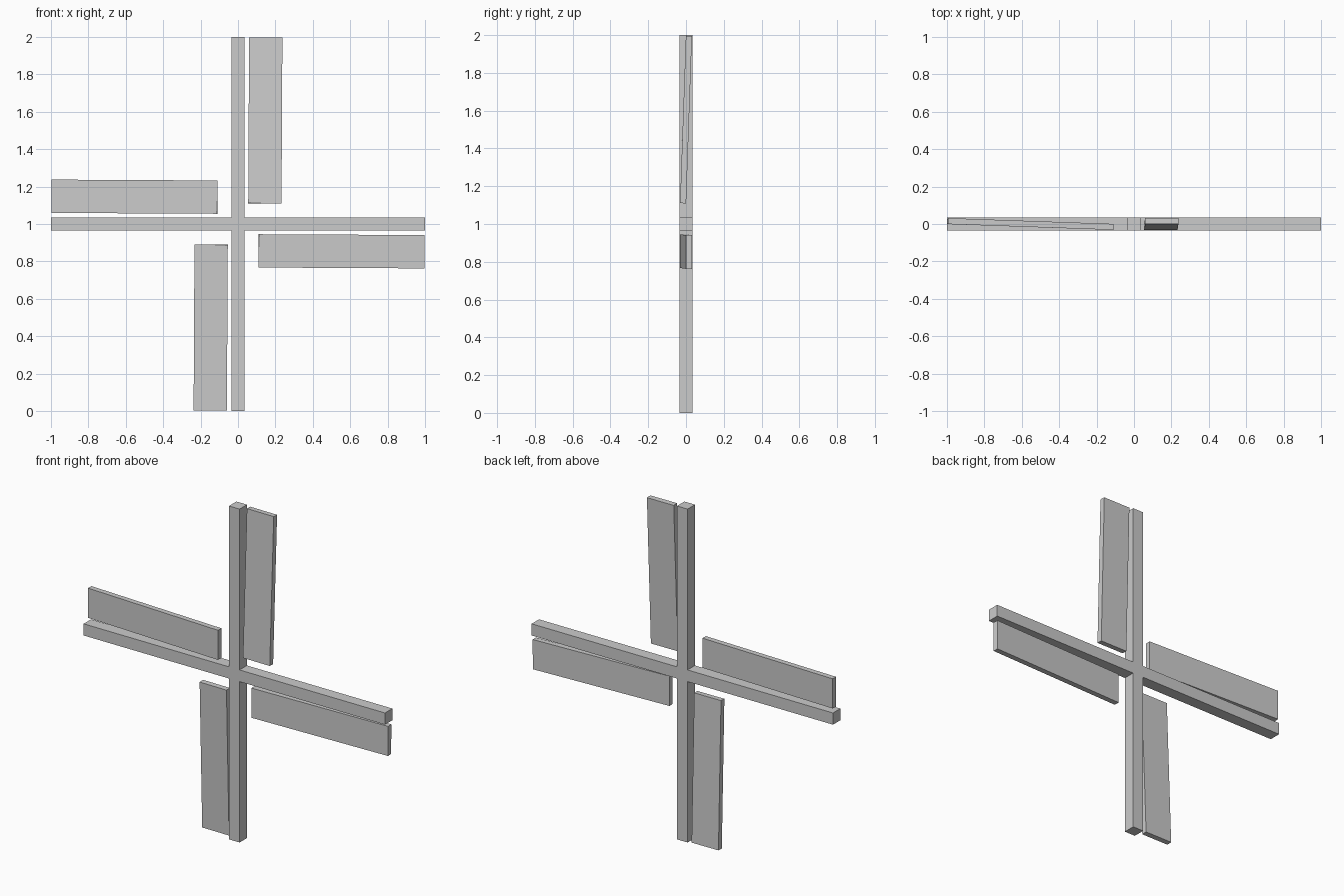
import bpy, bmesh
from math import pi, radians
from mathutils import Matrix, Vector

if "Cube" in bpy.data.objects:
    bpy.data.objects.remove(bpy.data.objects["Cube"])

HUB = Vector((0, 0, 1))
H = 0.035      # half thickness of the beams
R = 1.0        # beam reach from the hub


def make_object(name, bm):
    bmesh.ops.recalc_face_normals(bm, faces=bm.faces)
    mesh = bpy.data.meshes.new(name)
    bm.to_mesh(mesh)
    bm.free()
    obj = bpy.data.objects.new(name, mesh)
    bpy.context.collection.objects.link(obj)
    return obj


def quarter_turn(i):
    return Matrix.Translation(HUB) @ Matrix.Rotation(i * pi / 2, 4, 'Y')


# Crossed beams: one plus-shaped profile extruded front to back
bm = bmesh.new()
corners = [(-H, R), (H, R), (H, H)]
verts = [bm.verts.new(quarter_turn(i) @ Vector((x, -H, z)))
         for i in range(4) for x, z in corners]
front = bm.faces.new(verts)
back = bmesh.ops.extrude_face_region(bm, geom=[front])
bmesh.ops.translate(bm, vec=(0, 2 * H, 0),
                    verts=[v for v in back["geom"] if isinstance(v, bmesh.types.BMVert)])
make_object("cross_beams", bm)

# Four sail boards, each pitched slightly back towards its tip
for i in range(4):
    bm = bmesh.new()
    shape = (quarter_turn(i) @ Matrix.Translation((0.146, 0, 0.553))
             @ Matrix.Rotation(radians(0.3), 4, 'Y')
             @ Matrix.Rotation(radians(-2), 4, 'X')
             @ Matrix.Diagonal((0.178, 0.032, 0.886, 1)))
    bmesh.ops.create_cube(bm, size=1, matrix=shape)
    make_object(f"sail_board_{i + 1}", bm)
